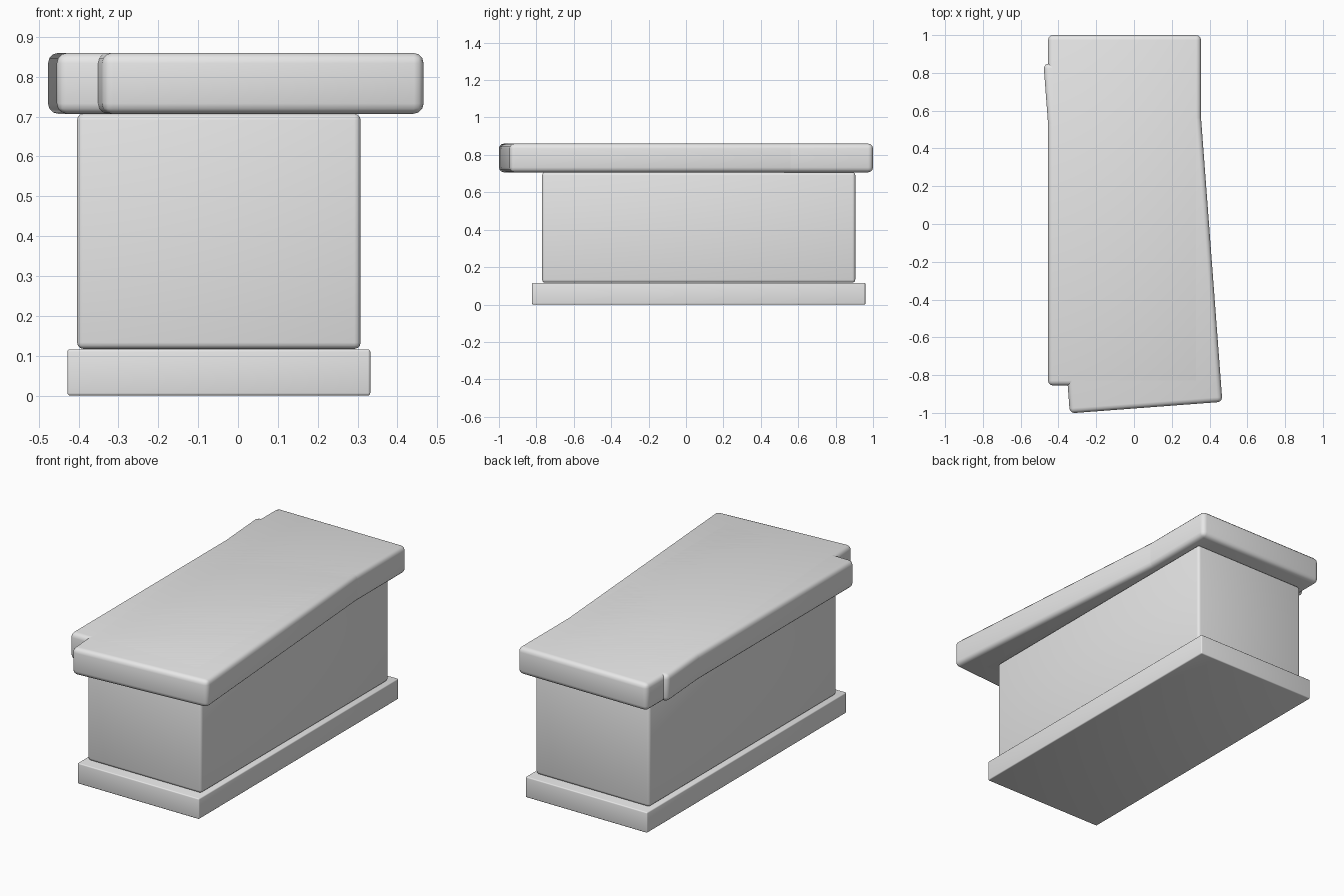
import bpy
import math

cube = bpy.data.objects.get("Cube")
if cube:
    bpy.data.objects.remove(cube, do_unlink=True)

# Single plain stone colour
stone = bpy.data.materials.new("pale_grey_stone")
stone.use_nodes = True
stone.diffuse_color = (0.8, 0.8, 0.8, 1)
stone.node_tree.nodes["Principled BSDF"].inputs["Base Color"].default_value = (0.8, 0.8, 0.8, 1)


def slab(name, centre, size, bevel, turn=0):
    """Round-edged stone block, turned about the vertical axis."""
    bpy.ops.mesh.primitive_cube_add(size=1, location=centre)
    ob = bpy.context.object
    ob.name = name
    ob.scale = size
    bpy.ops.object.transform_apply(location=False, rotation=False, scale=True)
    ob.rotation_euler.z = math.radians(turn)
    ob.data.materials.append(stone)
    mod = ob.modifiers.new("rounded_edges", "BEVEL")
    mod.width = bevel
    mod.segments = 3
    bpy.ops.object.modifier_apply(modifier=mod.name)
    bpy.ops.object.shade_smooth_by_angle(angle=math.radians(40))
    return ob


# Plinth and chest
slab("base_plinth", (-0.048, 0.068, 0.058), (0.76, 1.782, 0.116), 0.006)
slab("chest_body", (-0.048, 0.068, 0.412), (0.712, 1.674, 0.59), 0.016)

# Two equal lid slabs, one pushed forward and askew
lid_size = (0.81, 1.855, 0.153)
slab("lid_straight", (-0.05, 0.0725, 0.7835), lid_size, 0.026)
slab("lid_askew", (-0.0055, -0.047, 0.7835), lid_size, 0.026, 4.3)
